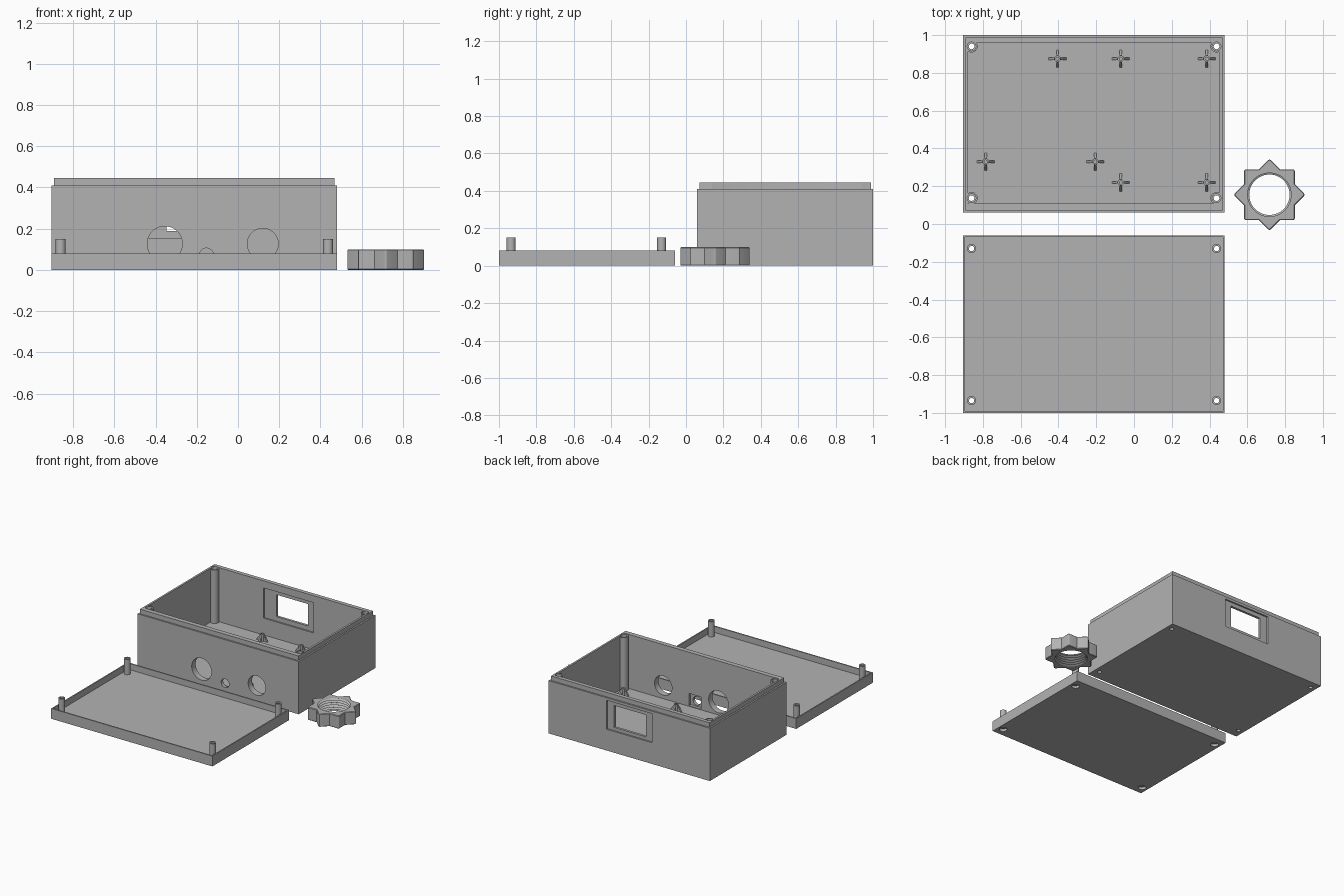
import bpy, bmesh, math
from mathutils import Matrix, Vector

old = bpy.data.objects.get("Cube")
if old:
    bpy.data.objects.remove(old, do_unlink=True)

grey = bpy.data.materials.new("light grey plastic")
grey.use_nodes = True
grey.diffuse_color = (0.45, 0.45, 0.45, 1)
grey.node_tree.nodes["Principled BSDF"].inputs["Base Color"].default_value = grey.diffuse_color


def finish(name, bm):
    bmesh.ops.recalc_face_normals(bm, faces=bm.faces)
    mesh = bpy.data.meshes.new(name)
    bm.to_mesh(mesh)
    bm.free()
    mesh.materials.append(grey)
    ob = bpy.data.objects.new(name, mesh)
    bpy.context.collection.objects.link(ob)
    return ob


def box(name, x, y, z, top=1.0):
    """Box from (low, high) ranges; top scales the upper face along x."""
    bm = bmesh.new()
    bmesh.ops.create_cube(bm, size=1)
    for v in bm.verts:
        if v.co.z > 0:
            v.co.x *= top
        v.co = Vector((sum(r) / 2 + c * (r[1] - r[0]) for r, c in zip((x, y, z), v.co)))
    return finish(name, bm)


def rod(name, x, y, z, r, axis="Z", segments=32):
    """Cylinder along z, or along y when axis is Y; its range is a pair."""
    low, high = y if axis == "Y" else z
    bm = bmesh.new()
    bmesh.ops.create_cone(bm, cap_ends=True, segments=segments, radius1=r, radius2=r, depth=high - low)
    mid = (low + high) / 2
    if axis == "Y":
        m = Matrix.Translation((x, mid, z)) @ Matrix.Rotation(math.pi / 2, 4, "X")
    else:
        m = Matrix.Translation((x, y, mid))
    bmesh.ops.transform(bm, matrix=m, verts=bm.verts)
    return finish(name, bm)


def combine(target, tools, operation="DIFFERENCE"):
    """Apply booleans and discard the tools."""
    for tool in tools:
        mod = target.modifiers.new("cut", "BOOLEAN")
        mod.operation, mod.solver, mod.object = operation, "EXACT", tool
    graph = bpy.context.evaluated_depsgraph_get()
    mesh = bpy.data.meshes.new_from_object(target.evaluated_get(graph))
    target.modifiers.clear()
    target.data = mesh
    for tool in tools:
        bpy.data.objects.remove(tool, do_unlink=True)


X = (-0.905, 0.48)
FLOOR = 0.025
SCREW_X = (-0.86, 0.437)

# Enclosure body: outer block, raised lip and hollow inside
body = box("enclosure_body", X, (0.06, 1.0), (0, 0.41))
combine(body, [box("lip", (X[0] + .012, X[1] - .012), (0.072, 0.988), (0.3, 0.445))], "UNION")
combine(body, [box("hollow", (X[0] + .027, X[1] - .027), (0.108, 0.957), (FLOOR, 0.6))])

# Screw pillars in the body corners, with bores
corners = [(x, y) for x in SCREW_X for y in (0.137, 0.94)]
combine(body, [rod("pillar", x, y, (0.01, 0.44), 0.032) for x, y in corners], "UNION")
combine(body, [rod("bore", x, y, (-0.1, 0.6), 0.015) for x, y in corners])
combine(body, [rod("socket", x, y, (0.34, 0.6), 0.023) for x, y in corners])

# Front connector holes and the inner pocket behind the small one
combine(body, [
    box("pocket", (-0.205, -0.1), (0.085, 0.15), (0.03, 0.125)),
    rod("left_port", -0.355, (0, 0.2), 0.127, 0.085, "Y", 48),
    rod("small_port", -0.153, (0, 0.2), 0.072, 0.034, "Y"),
    rod("right_port", 0.12, (0, 0.2), 0.127, 0.075, "Y", 48),
])

# Display window in the back wall with recessed surrounds on both sides
combine(body, [
    box("outer_recess", (-0.41, -0.016), (0.988, 1.1), (0.165, 0.39)),
    box("inner_recess", (-0.45, -0.02), (0.9, 0.969), (0.155, 0.39)),
    box("opening", (-0.347, -0.075), (0.8, 1.1), (0.19, 0.36)),
])

# Board standoffs: hollow post with two crossed tapering fins
parts = [body]
spots = [(-0.405, 0.875), (-0.07, 0.875), (0.385, 0.875), (-0.785, 0.33),
         (-0.205, 0.33), (-0.07, 0.22), (0.385, 0.22)]
for i, (x, y) in enumerate(spots, 1):
    post = rod(f"standoff_{i}", x, y, (FLOOR - .005, 0.078), 0.017, segments=20)
    fins = []
    for turn in (0, math.pi / 2):
        fin = box("fin", (-0.05, 0.05), (-0.006, 0.006), (FLOOR - .005, 0.072), top=0.3)
        fin.data.transform(Matrix.Translation((x, y, 0)) @ Matrix.Rotation(turn, 4, "Z"))
        fins.append(fin)
    combine(post, fins, "UNION")
    combine(post, [rod("pilot", x, y, (0.035, 0.2), 0.008, segments=16)])
    parts.append(post)

# Lid: shallow tray with hollow corner pins and countersunk screw holes
lid = box("lid_tray", X, (-1.0, -0.06), (0, 0.08))
combine(lid, [box("hollow", (X[0] + .01, X[1] - .01), (-0.99, -0.07), (0.032, 0.3))])
lid_corners = [(x, y) for x in SCREW_X for y in (-0.935, -0.13)]
combine(lid, [rod("pin", x, y, (0.01, 0.15), 0.024) for x, y in lid_corners], "UNION")
combine(lid, [rod("bore", x, y, (-0.1, 0.3), 0.014) for x, y in lid_corners])
combine(lid, [rod("counterbore", x, y, (-0.1, 0.02), 0.028) for x, y in lid_corners])
parts.append(lid)

# Star nut: eight-pointed outline with softened tips
R, H = 0.19, 0.1
r_in = R * math.cos(math.pi / 4) / math.cos(math.pi / 8)
bm = bmesh.new()
ring = []
for k in range(16):
    a, r = k * math.pi / 8, r_in if k % 2 else R
    ring.append(bm.verts.new((r * math.cos(a), r * math.sin(a), 0)))
base = bm.faces.new(ring)
tips = bmesh.ops.extrude_face_region(bm, geom=[base])["geom"]
bmesh.ops.translate(bm, vec=(0, 0, H), verts=[v for v in tips if isinstance(v, bmesh.types.BMVert)])
sharp = [e for e in bm.edges if abs(e.verts[0].co.z - e.verts[1].co.z) > H / 2
         and e.verts[0].co.xy.length > R * 0.95]
bmesh.ops.bevel(bm, geom=sharp, offset=0.01, segments=3, profile=0.5, affect="EDGES")
rims = [e for e in bm.edges if abs(e.verts[0].co.z - e.verts[1].co.z) < 1e-4]
bmesh.ops.bevel(bm, geom=rims, offset=0.004, segments=1, profile=0.5, affect="EDGES")
nut = finish("star_nut", bm)

# Threaded bore: stacked ridges turned around the axis
turns, pitch, sides = 7, 0.018, 48
bm = bmesh.new()
loops = []
for j in range(2 * turns + 1):
    r = 0.107 if j % 2 else 0.125
    z = -0.013 + j * pitch / 2
    loops.append([bm.verts.new((r * math.cos(2 * math.pi * s / sides),
                                r * math.sin(2 * math.pi * s / sides), z)) for s in range(sides)])
for a, b in zip(loops, loops[1:]):
    for s in range(sides):
        t = (s + 1) % sides
        bm.faces.new((a[s], a[t], b[t], b[s]))
bm.faces.new(loops[0])
bm.faces.new(loops[-1])
combine(nut, [finish("thread", bm)])
nut.data.transform(Matrix.Translation((0.717, 0.155, 0)))
parts.append(nut)

# Smooth the round surfaces while keeping edges crisp
bpy.ops.object.select_all(action="DESELECT")
for ob in parts:
    ob.select_set(True)
bpy.context.view_layer.objects.active = body
bpy.ops.object.shade_smooth_by_angle(angle=math.radians(30))
